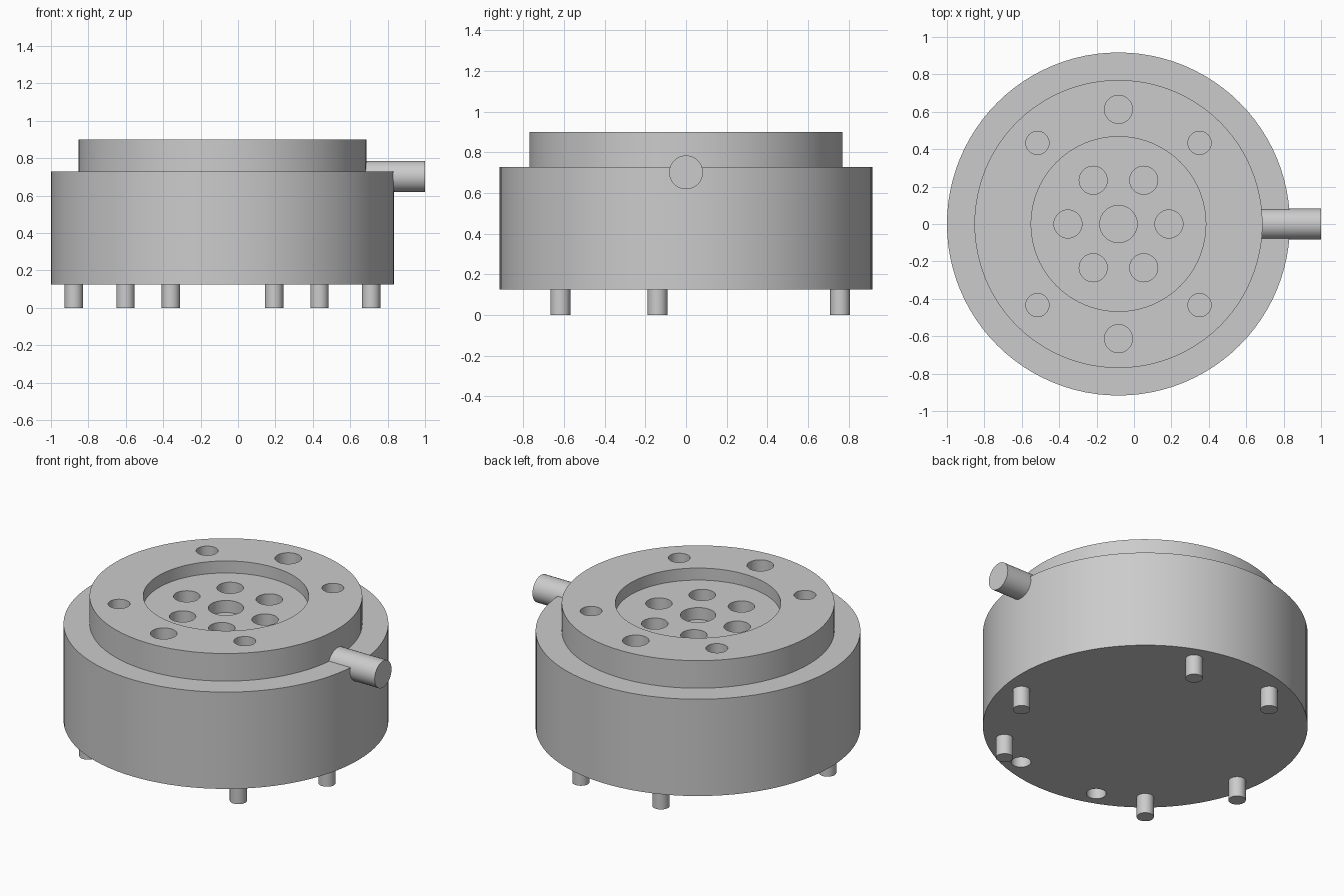
import bpy, bmesh
from math import sin, cos, pi, radians
from mathutils import Matrix, Vector

default = bpy.data.objects.get("Cube")
if default:
    bpy.data.objects.remove(default, do_unlink=True)

CX = -0.083          # axis of the round body
BASE, SHOULDER, TOP, FLOOR = 0.125, 0.728, 0.9, 0.825

grey = bpy.data.materials.new("plain_grey")
grey.use_nodes = True
colour = (0.6, 0.6, 0.6, 1)
grey.diffuse_color = colour
grey.node_tree.nodes["Principled BSDF"].inputs["Base Color"].default_value = colour


def finish(name, bm):
    bmesh.ops.recalc_face_normals(bm, faces=bm.faces)
    mesh = bpy.data.meshes.new(name)
    bm.to_mesh(mesh)
    bm.free()
    mesh.materials.append(grey)
    obj = bpy.data.objects.new(name, mesh)
    bpy.context.collection.objects.link(obj)
    return obj


def add_cylinder(bm, x, y, z0, z1, r, segments=32):
    bmesh.ops.create_cone(bm, cap_ends=True, segments=segments, radius1=r, radius2=r,
                          depth=z1 - z0, matrix=Matrix.Translation((x, y, (z0 + z1) / 2)))


def polar(r, degrees):
    return CX + r * cos(radians(degrees)), r * sin(radians(degrees))


def smooth(obj):
    bpy.ops.object.select_all(action='DESELECT')
    obj.select_set(True)
    bpy.context.view_layer.objects.active = obj
    bpy.ops.object.shade_smooth_by_angle(angle=radians(30))


# Stepped body with a round recess: stacked rings, capped at both ends
bm = bmesh.new()
N = 96
profile = [(0.917, BASE), (0.917, SHOULDER), (0.77, SHOULDER),
           (0.77, TOP), (0.467, TOP), (0.467, FLOOR)]
rings = [[bm.verts.new((CX + r * cos(2 * pi * i / N), r * sin(2 * pi * i / N), z))
          for i in range(N)] for r, z in profile]
for a, b in zip(rings, rings[1:]):
    for i in range(N):
        j = (i + 1) % N
        bm.faces.new((a[i], a[j], b[j], b[i]))
bm.faces.new(rings[0])
bm.faces.new(rings[-1])
body = finish("stepped_body", bm)

# Cutters for all the blind holes
bm = bmesh.new()
DEPTH = 0.075
add_cylinder(bm, CX, 0, FLOOR - DEPTH, FLOOR + 0.03, 0.1)
for k in range(6):
    add_cylinder(bm, *polar(0.27, 60 * k), FLOOR - DEPTH, FLOOR + 0.03, 0.075)
for angle, r in ((45, 0.062), (90, 0.075), (135, 0.062)):
    for side in (1, -1):
        add_cylinder(bm, *polar(0.613, side * angle), TOP - DEPTH, TOP + 0.05, r)
for angle in (250, 290):
    add_cylinder(bm, *polar(0.81, angle), BASE - 0.05, BASE + 0.12, 0.056)
cutter = finish("hole_cutter", bm)
cutter.hide_render = True

cut = body.modifiers.new("holes", 'BOOLEAN')
cut.operation = 'DIFFERENCE'
cut.solver = 'EXACT'
cut.object = cutter
bpy.context.view_layer.update()
evaluated = body.evaluated_get(bpy.context.evaluated_depsgraph_get())
drilled = bpy.data.meshes.new_from_object(evaluated)
body.modifiers.clear()
body.data = drilled
bpy.data.objects.remove(cutter, do_unlink=True)
smooth(body)

# Three pairs of pins under the body
for k in range(3):
    for n, offset in enumerate((70, 110)):
        bm = bmesh.new()
        add_cylinder(bm, *polar(0.807, offset + 120 * k), 0, BASE + 0.02, 0.049)
        smooth(finish(f"foot_pin_{2 * k + n + 1}", bm))

# Round stub on the left side
bm = bmesh.new()
add_cylinder(bm, 0, 0, 0.62, 1.0, 0.083, 48)
bmesh.ops.transform(bm, verts=bm.verts, matrix=Matrix.Translation((0, 0, 0.702))
                    @ Matrix.Rotation(pi / 2, 4, 'Y'))
smooth(finish("side_stub", bm))
